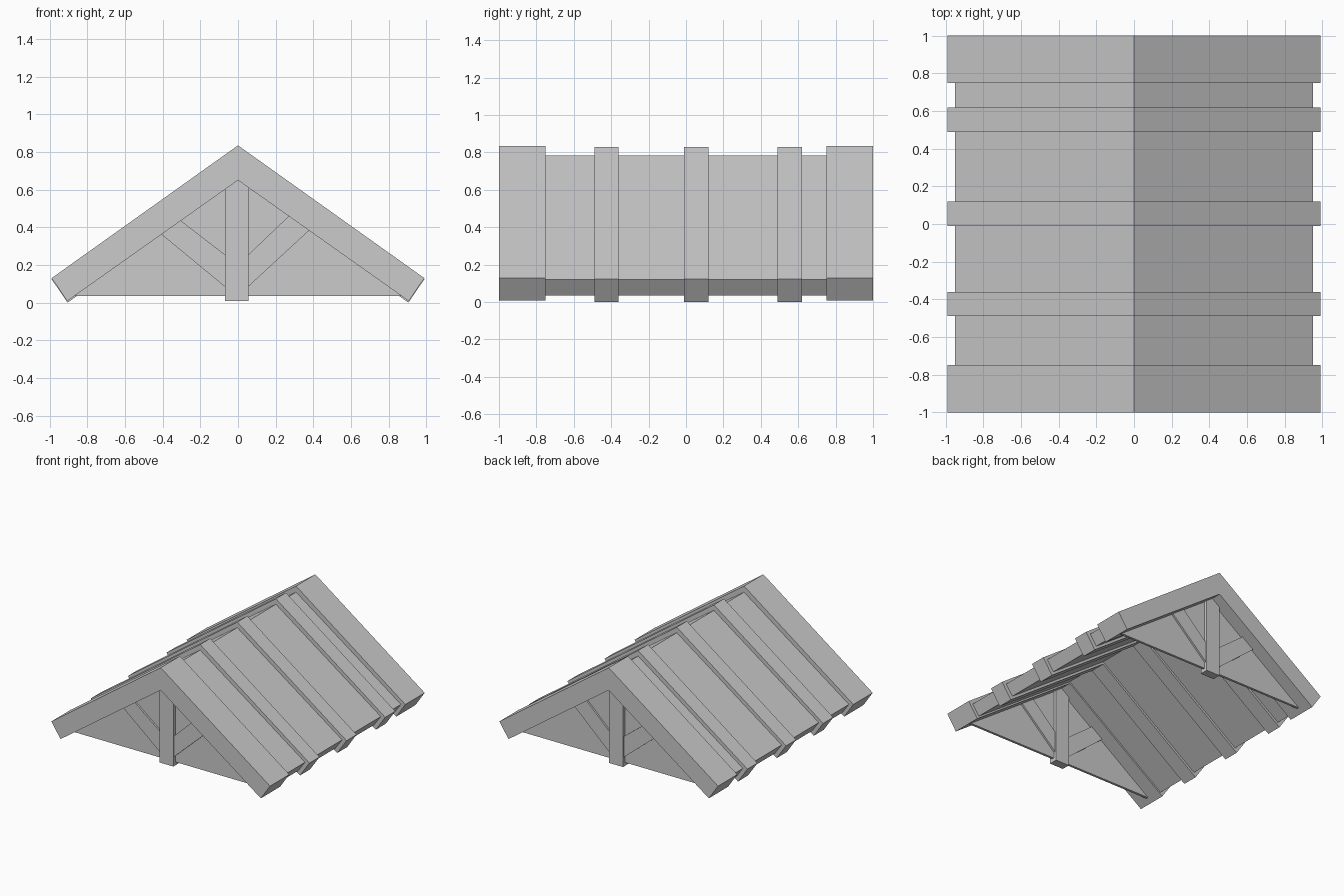
import bpy, bmesh

if "Cube" in bpy.data.objects:
    bpy.data.objects.remove(bpy.data.objects["Cube"])


def extrude(name, profile, y0, y1):
    """Solid made from an xz outline stretched between y0 and y1."""
    bm = bmesh.new()
    face = bm.faces.new([bm.verts.new((x, y0, z)) for x, z in profile])
    out = bmesh.ops.extrude_face_region(bm, geom=[face])
    moved = [v for v in out["geom"] if isinstance(v, bmesh.types.BMVert)]
    bmesh.ops.translate(bm, verts=moved, vec=(0, y1 - y0, 0))
    bmesh.ops.recalc_face_normals(bm, faces=bm.faces)
    mesh = bpy.data.meshes.new(name)
    bm.to_mesh(mesh)
    bm.free()
    obj = bpy.data.objects.new(name, mesh)
    bpy.context.collection.objects.link(obj)
    return obj


def chevron(top, eave, tip, inner):
    """Symmetric roof outline from ridge, eave corner, lower tip, inner ridge."""
    return [(0, top), eave, tip, (0, inner),
            (-tip[0], tip[1]), (-eave[0], eave[1])]


# Roof panels
extrude("roof_panels", chevron(0.785, (0.95, 0.12), (0.89, 0.036), 0.665),
        -0.95, 0.95)

# Wide rafters at both gable ends
end_rafter = chevron(0.835, (0.99, 0.13), (0.907, 0.008), 0.65)
extrude("front_rafter", end_rafter, -1.0, -0.75)
extrude("back_rafter", end_rafter, 0.75, 1.0)

# Narrow ribs along the roof
rib = chevron(0.83, (0.99, 0.124), (0.905, 0.0), 0.645)
for y in (-0.49, -0.01, 0.49):
    extrude("roof_rib", rib, y, y + 0.13)

# Gable walls with king post and diagonal struts
for side, y in (("front", -0.88), ("back", 0.88)):
    extrude(side + "_gable_wall", [(-0.885, 0.036), (0.885, 0.036), (0, 0.67)],
            y - 0.01, y + 0.01)
    extrude(side + "_king_post",
            [(-0.07, 0.008), (0.055, 0.008), (0.055, 0.66), (-0.07, 0.66)],
            y - 0.035, y + 0.035)
    extrude(side + "_strut_right",
            [(0.03, 0.062), (0.42, 0.422), (0.31, 0.498), (0.03, 0.231)],
            y - 0.025, y + 0.025)
    extrude(side + "_strut_left",
            [(-0.04, 0.06), (-0.45, 0.398), (-0.35, 0.471), (-0.04, 0.232)],
            y - 0.025, y + 0.025)
